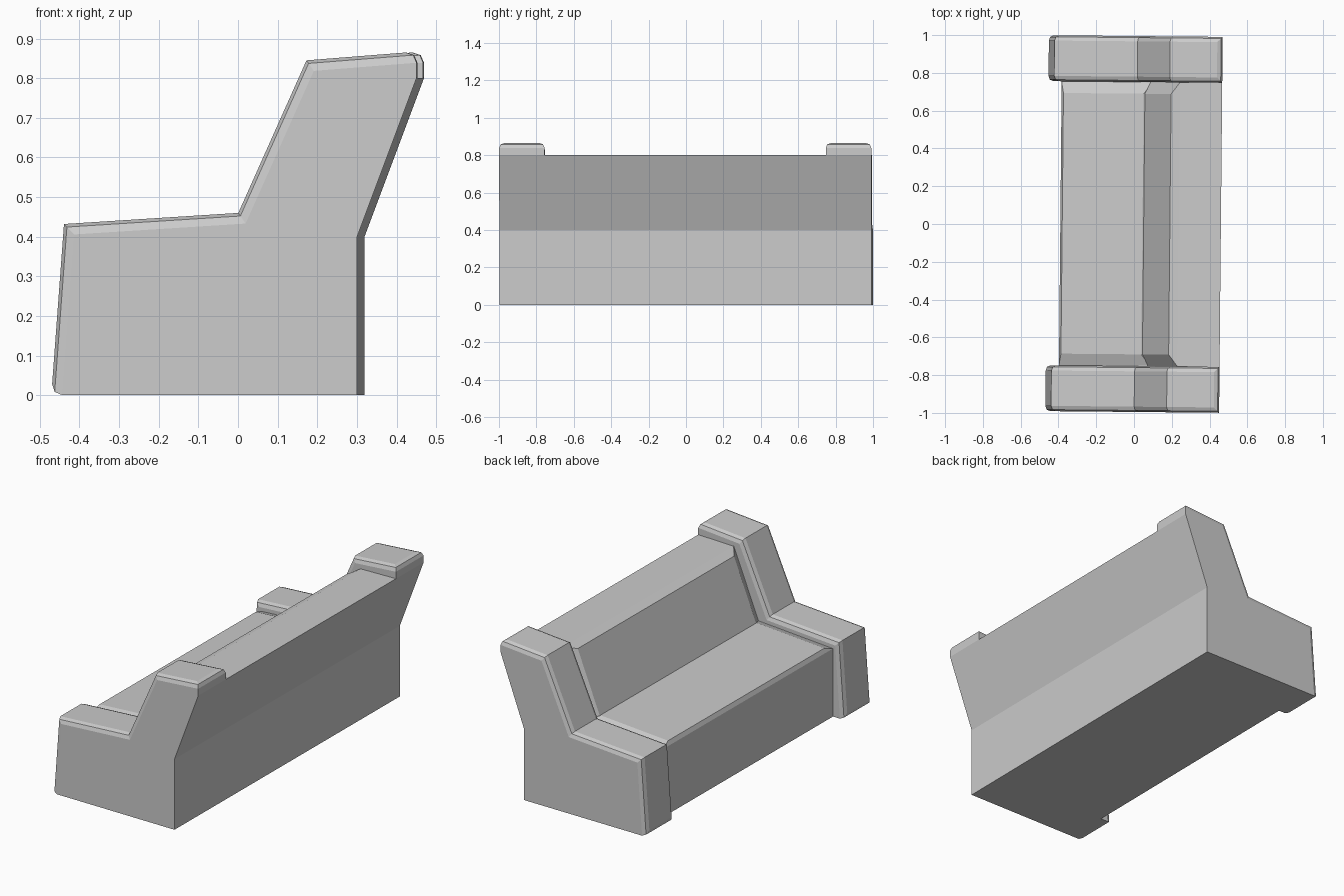
import bpy, bmesh, math
from mathutils import Matrix, Vector

cube = bpy.data.objects.get("Cube")
if cube:
    bpy.data.objects.remove(cube, do_unlink=True)

GREY = (0.6, 0.6, 0.6, 1)
grey = bpy.data.materials.new("grey")
grey.use_nodes = True
grey.diffuse_color = GREY
grey.node_tree.nodes["Principled BSDF"].inputs["Base Color"].default_value = GREY
TURN = Matrix.Rotation(-0.0095, 4, 'Z')  # the bench stands very slightly turned


def prism(profile, y0, y1):
    """Extrude an (x, z) profile along y."""
    bm = bmesh.new()
    face = bm.faces.new([bm.verts.new((x, y0, z)) for x, z in profile])
    ext = bmesh.ops.extrude_face_region(bm, geom=[face])
    moved = [g for g in ext["geom"] if isinstance(g, bmesh.types.BMVert)]
    bmesh.ops.translate(bm, verts=moved, vec=(0, y1 - y0, 0))
    bmesh.ops.recalc_face_normals(bm, faces=bm.faces)
    return bm


def finish(bm, name):
    bmesh.ops.recalc_face_normals(bm, faces=bm.faces)
    bmesh.ops.transform(bm, matrix=TURN, verts=bm.verts)
    mesh = bpy.data.meshes.new(name)
    bm.to_mesh(mesh)
    bm.free()
    mesh.materials.append(grey)
    obj = bpy.data.objects.new(name, mesh)
    bpy.context.collection.objects.link(obj)


def cushion(name, base, top):
    """Raised pad with sloped borders; base and top are (x, z) lines."""
    bm = bmesh.new()
    rings = []
    for (a, b), w in ((base, 0.75), (top, 0.69)):
        rings.append([bm.verts.new((p[0], y, p[1]))
                      for p, y in ((a, -w), (b, -w), (b, w), (a, w))])
    low, high = rings
    bm.faces.new(low)
    bm.faces.new(high)
    for i in range(4):
        j = (i + 1) % 4
        bm.faces.new((low[i], low[j], high[j], high[i]))
    finish(bm, name)


# Solid end pieces, softened along the front, arm and upper outline
end_profile = [(-0.462, 0), (-0.43, 0.432), (0.01, 0.46), (0.182, 0.845),
               (0.46, 0.867), (0.46, 0.8), (0.31, 0.4), (0.31, 0)]
soft = [Vector(p) for p in end_profile[:5]]


def on_outline(v):
    p = Vector((v.co.x, v.co.z))
    return next((i for i, s in enumerate(soft) if (p - s).length < 1e-4), None)


for side, name in ((1, "left_end"), (-1, "right_end")):
    bm = prism(end_profile, side * 0.752, side * 0.995)
    edges = []
    for e in bm.edges:
        a, b = (on_outline(v) for v in e.verts)
        if a is None or b is None:
            continue
        if abs(a - b) == 1 or (a == b and a in (0, 4)):
            edges.append(e)
    bmesh.ops.bevel(bm, geom=edges, offset=0.028, segments=2, profile=0.5,
                    affect='EDGES', clamp_overlap=True)
    finish(bm, name)

# Body between the ends
body = [(-0.39, 0), (-0.39, 0.385), (0.08, 0.415), (0.235, 0.795),
        (0.46, 0.8), (0.31, 0.4), (0.31, 0)]
finish(prism(body, -0.755, 0.755), "body")

# Raised seat and back pads
cushion("seat_pad", ((-0.39, 0.385), (0.09, 0.415)), ((-0.38, 0.408), (0.045, 0.436)))
cushion("back_pad", ((0.08, 0.415), (0.235, 0.795)), ((0.05, 0.43), (0.19, 0.775)))
